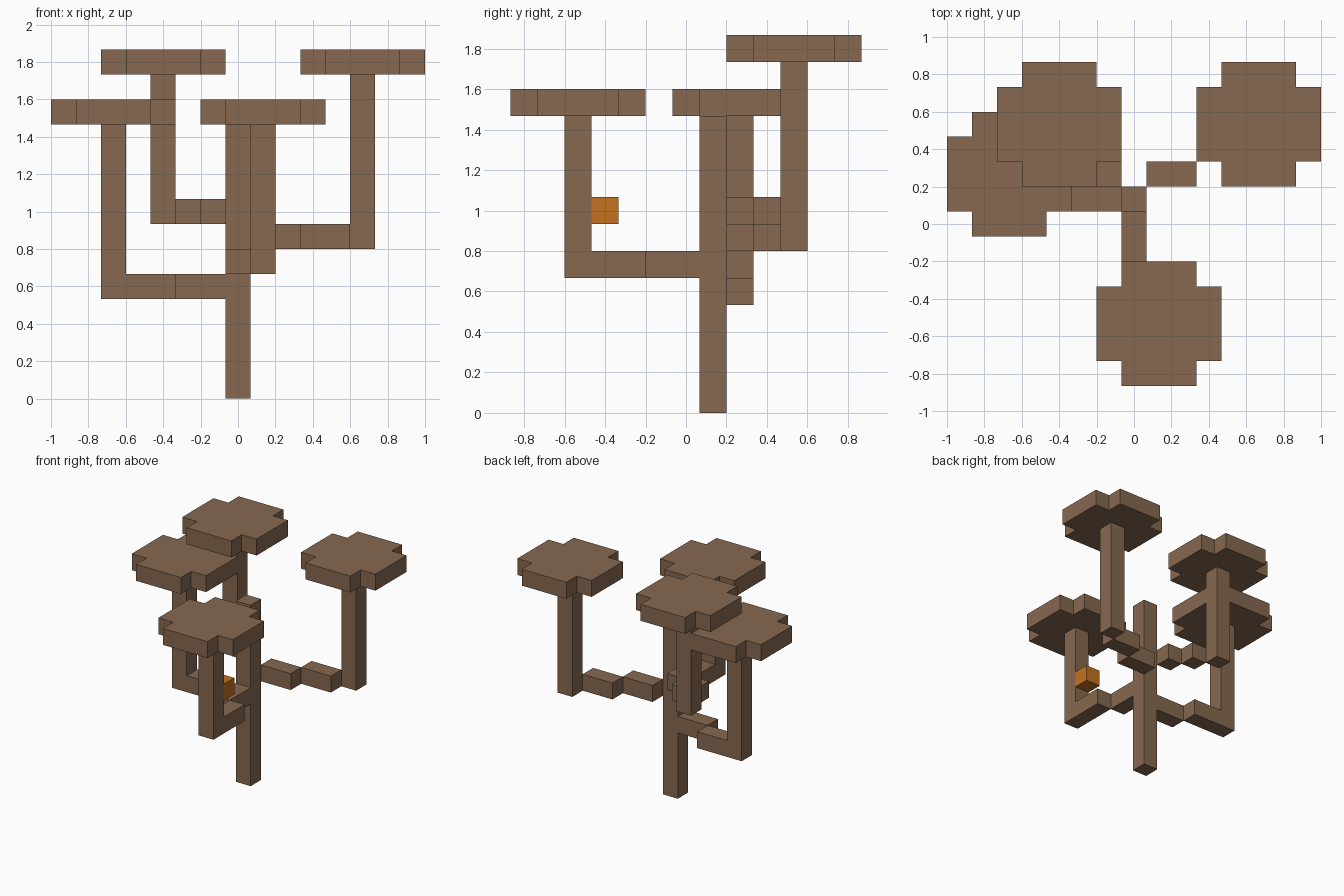
import bpy
import bmesh
from mathutils import Vector

if "Cube" in bpy.data.objects:
    bpy.data.objects.remove(bpy.data.objects["Cube"])

U = 2 / 15                          # edge of one block
ORIGIN = Vector((-1, -6.5 * U, 0))  # corner of the block grid


def material(name, colour):
    m = bpy.data.materials.new(name)
    m.use_nodes = True
    m.diffuse_color = colour
    m.node_tree.nodes["Principled BSDF"].inputs["Base Color"].default_value = colour
    return m


BARK = material("bark_brown", (0.24, 0.14, 0.08, 1))
ORANGE = material("orange", (0.55, 0.165, 0.015, 1))


def prism(name, outline, bottom, height, mat):
    """Extrude a flat outline, all in block units."""
    bm = bmesh.new()
    base = bm.faces.new([bm.verts.new(ORIGIN + U * Vector((x, y, bottom))) for x, y in outline])
    top = bmesh.ops.extrude_face_region(bm, geom=[base])["geom"]
    bmesh.ops.translate(bm, vec=(0, 0, height * U),
                        verts=[v for v in top if isinstance(v, bmesh.types.BMVert)])
    bmesh.ops.recalc_face_normals(bm, faces=bm.faces)
    mesh = bpy.data.meshes.new(name)
    bm.to_mesh(mesh)
    bm.free()
    mesh.materials.append(mat)
    obj = bpy.data.objects.new(name, mesh)
    bpy.context.collection.objects.link(obj)
    return obj


def block(name, x, y, z, w=1, d=1, h=1, mat=BARK):
    return prism(name, [(x, y), (x + w, y), (x + w, y + d), (x, y + d)], z, h, mat)


def canopy(name, x, y, z):
    """Five by five slab with its corner blocks removed, centred on a stem."""
    quarter = [(2.5, 1.5), (1.5, 1.5), (1.5, 2.5)]
    outline = []
    for turn in range(4):
        outline += quarter
        quarter = [(-b, a) for a, b in quarter]
    return prism(name, [(x + 0.5 + a, y + 0.5 + b) for a, b in outline], z, 1, BARK)


# Trunk
block("trunk", 7, 7, 0, h=11)

# Stems with their canopies: column, row, bottom, top
stems = {
    "front": (8, 2, 5, 11),
    "right": (12, 10, 6, 13),
    "back": (4, 10, 7, 13),
    "left": (2, 8, 4, 11),
}
# The +x side is the model's left
names = {"front": "front", "right": "left", "back": "back", "left": "right"}
for side, (x, y, low, high) in stems.items():
    block(names[side] + "_stem", x, y, low, h=high - low)
    canopy(names[side] + "_canopy", x, y, high)

# Stepped branches joining trunk and stems
block("front_branch_inner", 7, 5, 5, d=2)
block("front_branch_outer", 8, 3, 5, d=2)
block("left_branch_inner", 8, 8, 6, w=2)
block("left_branch_outer", 10, 9, 6, w=2)
block("back_branch_inner", 6, 8, 7)
block("back_branch_outer", 5, 9, 7)
block("right_branch_inner", 5, 7, 4, w=2)
block("right_branch_outer", 3, 8, 4, w=2)

# Small orange block on the front stem
block("orange_block", 8, 3, 7, mat=ORANGE)
